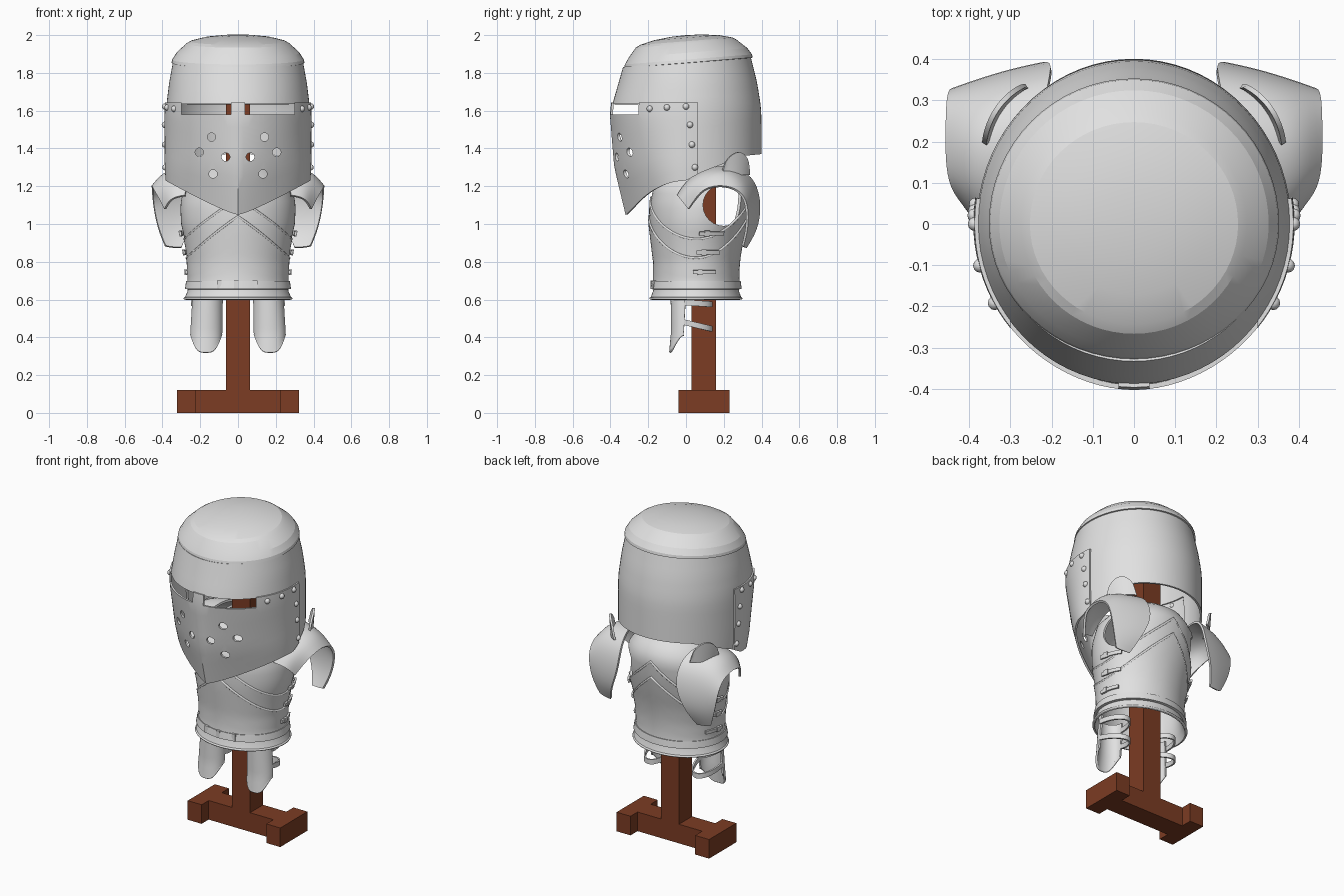
import bpy, bmesh, math
from mathutils import Vector
from math import sin, cos, pi, radians

if "Cube" in bpy.data.objects:
    bpy.data.objects.remove(bpy.data.objects["Cube"])


def material(name, col):
    m = bpy.data.materials.new(name)
    m.diffuse_color = (*col, 1)
    m.use_nodes = True
    m.node_tree.nodes["Principled BSDF"].inputs["Base Color"].default_value = m.diffuse_color
    return m


STEEL = material("steel", (0.75, 0.75, 0.75))
WOOD = material("brown wood", (0.2, 0.045, 0.017))


def finish(name, bm, mat, thick=0, subsurf=0, cutters=(), smooth=True, angle=35):
    """Turn a bmesh into an object, apply modifiers, shade it."""
    bmesh.ops.remove_doubles(bm, verts=bm.verts, dist=1e-5)
    bmesh.ops.recalc_face_normals(bm, faces=bm.faces)
    me = bpy.data.meshes.new(name)
    bm.to_mesh(me)
    bm.free()
    ob = bpy.data.objects.new(name, me)
    bpy.context.collection.objects.link(ob)
    if subsurf:
        sub = ob.modifiers.new("sub", 'SUBSURF')
        sub.levels, sub.boundary_smooth = subsurf, 'PRESERVE_CORNERS'
    if thick:
        sol = ob.modifiers.new("thick", 'SOLIDIFY')
        sol.thickness, sol.offset = thick, 0
    for c in cutters:
        b = ob.modifiers.new("cut", 'BOOLEAN')
        b.object, b.operation, b.solver = c, 'DIFFERENCE', 'EXACT'
    dg = bpy.context.evaluated_depsgraph_get()
    new = bpy.data.meshes.new_from_object(ob.evaluated_get(dg))
    ob.modifiers.clear()
    ob.data = new
    new.materials.clear()
    new.materials.append(mat)
    if smooth:
        new.polygons.foreach_set("use_smooth", [True] * len(new.polygons))
        new.set_sharp_from_angle(angle=radians(angle))
    return ob


def sheet(name, fn, nu, nv, thick=0.012, closed=False, mat=STEEL, **kw):
    """Surface from fn(u, v), u and v in 0..1."""
    bm = bmesh.new()
    cols = nu if closed else nu + 1
    g = [[bm.verts.new(fn(i / nu, j / nv)) for j in range(nv + 1)] for i in range(cols)]
    for i in range(nu):
        a, b = g[i], g[(i + 1) % cols]
        for j in range(nv):
            bm.faces.new((a[j], b[j], b[j + 1], a[j + 1]))
    return finish(name, bm, mat, thick, **kw)


def tube(name, pts, r, cyclic=False):
    cu = bpy.data.curves.new(name, 'CURVE')
    cu.dimensions, cu.bevel_depth, cu.bevel_resolution = '3D', r, 2
    sp = cu.splines.new('POLY')
    sp.points.add(len(pts) - 1)
    for p, q in zip(sp.points, pts):
        p.co = (*q, 1)
    sp.use_cyclic_u = cyclic
    cu.materials.append(STEEL)
    ob = bpy.data.objects.new(name, cu)
    bpy.context.collection.objects.link(ob)


def box(name, lo, hi, mat=STEEL):
    bm = bmesh.new()
    bmesh.ops.create_cube(bm, size=1)
    for v in bm.verts:
        v.co = [l + (c + .5) * (h - l) for c, l, h in zip(v.co, lo, hi)]
    return finish(name, bm, mat, smooth=False)


def cutter(name, loc, r, length, axis):
    bm = bmesh.new()
    bmesh.ops.create_cone(bm, cap_ends=True, segments=24, radius1=r, radius2=r, depth=length)
    for v in bm.verts:
        x, y, z = v.co
        v.co = Vector((z, y, x) if axis == 'x' else (x, z, y)) + Vector(loc)
    ob = finish(name, bm, STEEL, smooth=False)
    ob.hide_render = True
    return ob


def lerp(rows, z):
    """Interpolate rows whose first value ascends."""
    z = min(max(z, rows[0][0]), rows[-1][0])
    for p, q in zip(rows, rows[1:]):
        if z <= q[0]:
            t = (z - p[0]) / (q[0] - p[0])
            return [a + t * (b - a) for a, b in zip(p, q)][1:]


# wooden stand
box("stand_post", (-.063, .03, .05), (.063, .16, 1.9), WOOD)
box("stand_crossbar", (-.23, .03, 0), (.23, .16, .12), WOOD)
for s in (-1, 1):
    xs = sorted((s * .225, s * .322))
    box("stand_foot", (xs[0], -.04, 0), (xs[1], .23, .12), WOOD)

# helmet section: z, half width, front depth, back depth, ridge sharpness
HELM = [(1.05, .355, .305, .395, .5), (1.3, .373, .365, .395, .28), (1.58, .375, .388, .393, .03),
        (1.64, .372, .382, .388, 0), (1.75, .358, .35, .37, 0), (1.89, .332, .31, .335, 0)]


def helm(t, z, off=0):
    a, f, b, k = lerp(HELM, z)
    c = cos(t)
    if c > 0:
        y = -(f + off) * ((1 - k) * c + k * (1 - abs(sin(t))))
    else:
        y = -(b + off) * c
    return ((a + off) * sin(t), y, z)


def helm_bottom(t):
    c = cos(t)
    if c > 0:
        return 1.05 + .18 * abs(sin(t)) ** 1.2
    return lerp([(0, 1.23), (.18, 1.27), (.75, 1.36), (1, 1.37)], -c)[0]


def skull(u, v):
    # full ring above the eye slit, neck guard below it at the back only
    t = u * 2 * pi
    if v <= .5:
        return helm(t, 1.86 - .03 * cos(t) - 2 * v * (.225 - .03 * cos(t)))
    zb = helm_bottom(t) if cos(t) < -.03 else 1.635
    return helm(t, 1.635 + (2 * v - 1) * (zb - 1.635))


sheet("helmet_skull", skull, 72, 12, closed=True)

# helmet crown cap
CROWN = [(0, .346, .322, .347, 1.852), (1, .343, .318, .344, 1.868), (2, .322, .298, .32, 1.902),
         (3, .27, .262, .264, 1.95), (4, .25, .24, .245, 1.962), (5, .18, .17, .175, 1.98),
         (6, .09, .08, .08, 1.991), (7, 0, 0, 0, 1.994)]


def crown(u, v):
    t = u * 2 * pi
    a, f, b, z = lerp(CROWN, v * 7)
    y = -(f if cos(t) > 0 else b) * cos(t)
    return (a * sin(t), y, z + .08 * y)


sheet("helmet_crown", crown, 64, 7, closed=True, angle=14)

# visor with breathing holes and eye slits
cuts = []
for s in (-1, 1):
    for x, z in ((.14, 1.46), (.205, 1.38), (.065, 1.355), (.132, 1.265)):
        cuts.append(cutter("hole_cutter", (s * x, -.35, z), .022, .5, 'y'))
    xs = sorted((s * .037, s * .3))
    cuts.append(box("slit_cutter", (xs[0], -.6, 1.58), (xs[1], -.1, 1.7)))


def visor(u, v):
    t = radians(-99 + 198 * u)
    zb = helm_bottom(t)
    return helm(t, zb + v * (1.643 - zb), .009)


sheet("visor", visor, 48, 9, cutters=cuts)
for c in cuts:
    bpy.data.objects.remove(c)

# rivets
for s in (-1, 1):
    for y, z in ((-.19, 1.61), (-.1, 1.617), (0, 1.622), (.02, 1.525), (.03, 1.42), (.045, 1.3)):
        bm = bmesh.new()
        bmesh.ops.create_uvsphere(bm, u_segments=12, v_segments=8, radius=.017)
        p = Vector(helm(s * math.acos(-y / .39), z, .013))
        bmesh.ops.translate(bm, verts=bm.verts, vec=p)
        finish("visor_rivet", bm, STEEL)

# torso section: z, half width, front y, back y
TORSO = [(.6, .28, -.185, .29), (.65, .258, -.166, .272), (.7, .25, -.158, .265), (.8, .255, -.158, .268),
         (.9, .272, -.17, .285), (1, .295, -.182, .312), (1.1, .3, -.185, .335), (1.2, .28, -.165, .345),
         (1.27, .22, -.09, .32), (1.32, .15, -.01, .25)]


def torso(t, z, off=0):
    a, f, b = lerp(TORSO, z)
    return ((a + off) * sin(t), (f + b) / 2 - ((b - f) / 2 + off) * cos(t), z)


def plate_top(t):
    return .82 + (.22 if cos(t) > 0 else .28) * (1 - abs(sin(t)))


arms = [cutter("armhole_cutter", (s * .55, .2, 1.1), .11, .74, 'x') for s in (-1, 1)]
sheet("cuirass", lambda u, v: torso(2 * pi * u, .6 + .72 * v), 64, 18, closed=True, cutters=arms)
for c in arms:
    bpy.data.objects.remove(c)

# overlapping waist plates with rolled rims
for name, up, off in (("lower_plate", 0, .012), ("middle_plate", .1, .006)):
    sheet(name, lambda u, v: torso(2 * pi * u, .66 + v * (plate_top(2 * pi * u) + up - .66), off),
          64, 8, thick=.01, closed=True)
    ring = [2 * pi * i / 64 for i in range(64)]
    tube(name + "_rim", [torso(t, plate_top(t) + up, off) for t in ring], .007, True)

# belt, belt buckles and skirt rim
sheet("belt", lambda u, v: torso(2 * pi * u, .655 + .042 * v, .016), 64, 1, thick=.016, closed=True)
for x in (-.1, -.01, .09):
    y = torso(math.asin(x / .27), .68, .02)[1]
    box("belt_buckle", (x - .012, y - .008, .655), (x + .012, y + .01, .7))
tube("skirt_rim", [torso(2 * pi * i / 64, .606, .004) for i in range(64)], .007, True)

# pauldron rows: inner y, inner z, outer y, outer z, inner x, outer x
PAULDRON = [(-.042, 1.15, .015, 1.08, .28, .385), (.0, 1.22, .05, 1.13, .27, .41),
            (.08, 1.28, .09, 1.18, .26, .442), (.18, 1.305, .15, 1.2, .24, .452),
            (.28, 1.295, .22, 1.2, .22, .452), (.365, 1.23, .29, 1.17, .2, .452),
            (.395, 1.1, .325, 1.1, .2, .448), (.375, .97, .325, .98, .26, .425), (.315, .875, .3, .885, .3, .385)]


def pauldron(u, v):
    yi, zi, yo, zo, xi, xo = PAULDRON[round(u * 8)]
    j = round(v * 3)
    h = (0, .35, .75, 1)[j]
    w = (0, .08, .3, 1)[j]
    wy = w if u < .5 else (0, .25, .68, 1)[j]  # flat back plate, rounded top
    return (xi + h * (xo - xi), yi + wy * (yo - yi), zi + w * (zo - zi))


def flip(p, s):
    return (s * p[0], p[1], p[2])


def fin(u, v):
    # upright shoulder flange
    a = radians(8 + 58 * u)
    return (.195 + .16 * cos(a) + .01 * v, .17 + .18 * sin(a), 1.26 + v * (.03 + .09 * sin(pi * u) ** .6))


def leg(u, v):
    # half-round thigh guard with rounded tip
    a = radians(-90 + 180 * u)
    zb = .325 + .09 * abs(sin(a)) ** 4
    z = zb + v * (.63 - zb)
    y0, d, cx, w = lerp([(.325, -.045, .038, .17, .068), (.42, -.012, .062, .168, .079),
                         (.63, .0, .075, .16, .074)], z)
    return (cx + w * sin(a), y0 - d * cos(a), z)


for s in (-1, 1):
    sheet("pauldron", lambda u, v: flip(pauldron(u, v), s), 8, 3, thick=.013, subsurf=2)
    sheet("shoulder_fin", lambda u, v: flip(fin(u, v), s), 14, 3)
    sheet("thigh_guard", lambda u, v: flip(leg(u, v), s), 20, 10)
    tube("thigh_guard_rim", [flip(leg(i / 20, 0), s) for i in range(21)], .007)
    # straps behind each thigh
    for z, drop in ((.585, .01), (.48, .035)):
        def strap(u, v):
            a = pi * u
            return flip((.167 + .078 * cos(a), -.01 + .145 * sin(a),
                         z - drop * sin(a) + .03 * (v - .5)), s)
        sheet("thigh_strap", strap, 16, 1, thick=.01)
    # side fastenings, bent around the waist
    for z, deg in ((.95, 107), (.85, 105), (.745, 101)):
        for part, half, h, off in (("side_strap", 15, .01, .022), ("side_buckle", 3, .015, .026)):
            mid = deg - (6 if half == 3 else 0)
            sheet(part, lambda u, v: flip(torso(radians(mid + half * (2 * u - 1)), z + h * (2 * v - 1), off), s),
                  6, 1, thick=.012)
